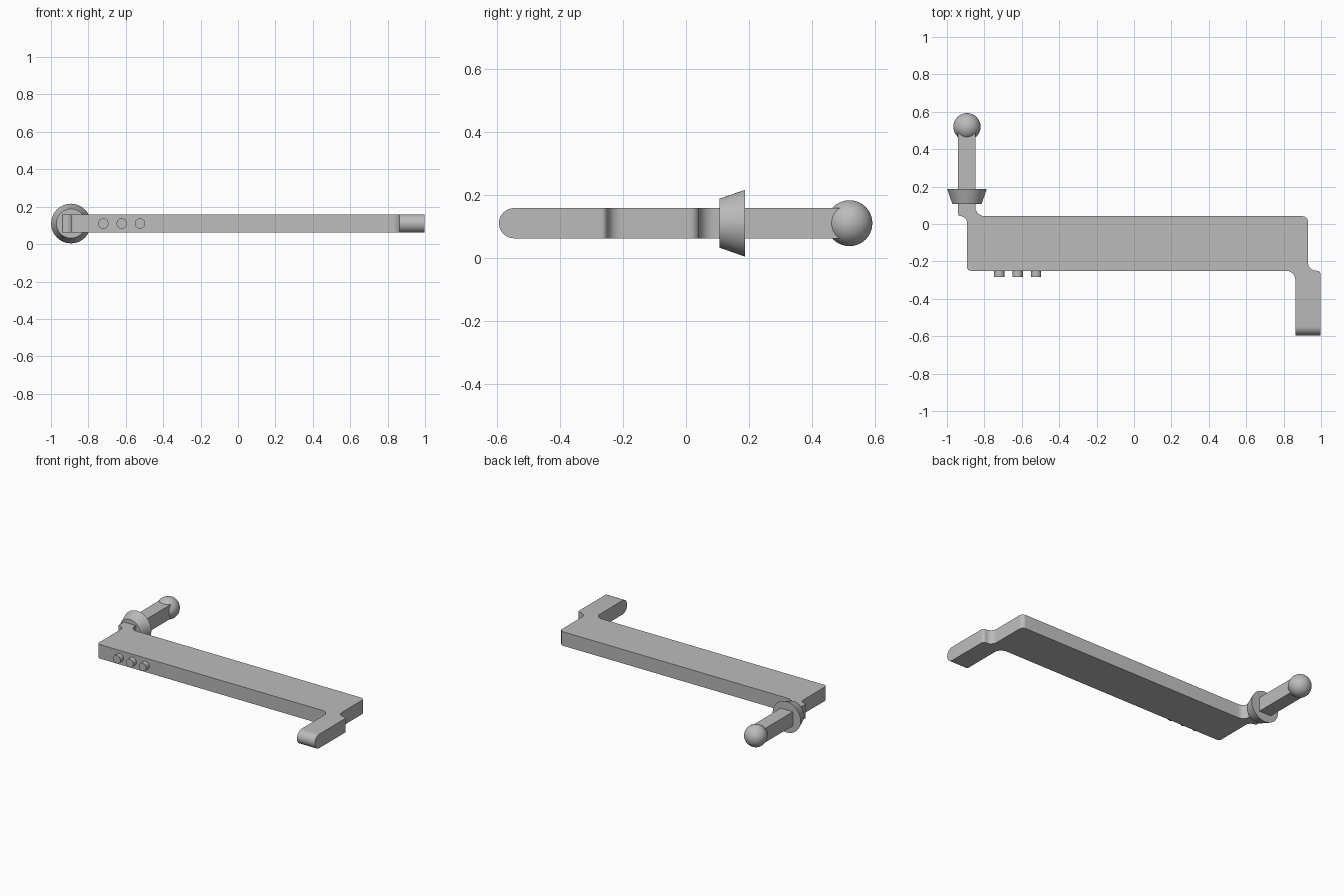
import bpy, bmesh, math
from mathutils import Vector

cube = bpy.data.objects.get("Cube")
if cube:
    bpy.data.objects.remove(cube)

grey = bpy.data.materials.new("plain grey")
grey.use_nodes = True
grey.diffuse_color = (0.5, 0.5, 0.5, 1)
grey.node_tree.nodes["Principled BSDF"].inputs["Base Color"].default_value = (0.5, 0.5, 0.5, 1)

BOTTOM, TOP = 0.062, 0.158
MID = (BOTTOM + TOP) / 2
SHAFT_X = -0.893


def finish(obj, name):
    obj.name = name
    obj.data.materials.clear()
    obj.data.materials.append(grey)
    bpy.ops.object.select_all(action="DESELECT")
    obj.select_set(True)
    bpy.context.view_layer.objects.active = obj
    bpy.ops.object.shade_smooth_by_angle(angle=math.radians(35))


def rounded(corners, steps=6):
    """Replace each (x, y, radius) right-angle corner with an arc."""
    points = []
    for i, (x, y, r) in enumerate(corners):
        here = Vector((x, y))
        if r == 0:
            points.append(here)
            continue
        a = (Vector(corners[i - 1][:2]) - here).normalized()
        b = (Vector(corners[(i + 1) % len(corners)][:2]) - here).normalized()
        centre = here + (a + b) * r
        for k in range(steps + 1):
            t = math.pi / 2 * k / steps
            points.append(centre - b * r * math.cos(t) - a * r * math.sin(t))
    return points


def turned(name, r_front, r_back, y_front, y_back, x, sides):
    """Round part whose axis runs front to back."""
    bpy.ops.mesh.primitive_cone_add(
        vertices=sides, radius1=r_back, radius2=r_front, depth=y_back - y_front,
        location=(x, (y_front + y_back) / 2, MID), rotation=(math.pi / 2, 0, 0))
    finish(bpy.context.object, name)


# Cranked plate: main slab, front right arm and rear shaft in one outline
outline = rounded([
    (-0.893, -0.25, 0.02), (0.863, -0.25, 0.05), (0.863, -0.595, 0),
    (0.998, -0.595, 0), (0.998, -0.25, 0.02), (0.93, -0.25, 0.045),
    (0.93, 0.042, 0.03), (-0.848, 0.042, 0.05), (-0.848, 0.52, 0),
    (-0.94, 0.52, 0), (-0.94, 0.042, 0.012), (-0.893, 0.042, 0.034),
])
bm = bmesh.new()
base = bm.faces.new([bm.verts.new((p.x, p.y, BOTTOM)) for p in outline])
up = bmesh.ops.extrude_face_region(bm, geom=[base])["geom"]
bmesh.ops.translate(bm, vec=(0, 0, TOP - BOTTOM),
                    verts=[v for v in up if isinstance(v, bmesh.types.BMVert)])
# Half-round tip of the arm
tip = [e for e in bm.edges if all(v.co.y < -0.59 for v in e.verts)
       and abs(e.verts[0].co.z - e.verts[1].co.z) < 0.01]
bmesh.ops.bevel(bm, geom=tip, offset=0.0478, segments=8, profile=0.5, affect="EDGES")
bmesh.ops.recalc_face_normals(bm, faces=bm.faces)
mesh = bpy.data.meshes.new("cranked_plate")
bm.to_mesh(mesh)
bm.free()
plate = bpy.data.objects.new("cranked_plate", mesh)
bpy.context.collection.objects.link(plate)
finish(plate, "cranked_plate")

# Tapered collar on the shaft
turned("collar", 0.078, 0.106, 0.107, 0.187, SHAFT_X, 48)

# Ball at the shaft end
bpy.ops.mesh.primitive_uv_sphere_add(segments=40, ring_count=20, radius=0.073,
                                     location=(SHAFT_X, 0.52, MID))
finish(bpy.context.object, "shaft_ball")

# Three pegs on the front edge
for i, x in enumerate((-0.72, -0.622, -0.524)):
    turned(f"peg_{i + 1}", 0.028, 0.028, -0.284, -0.24, x, 24)
